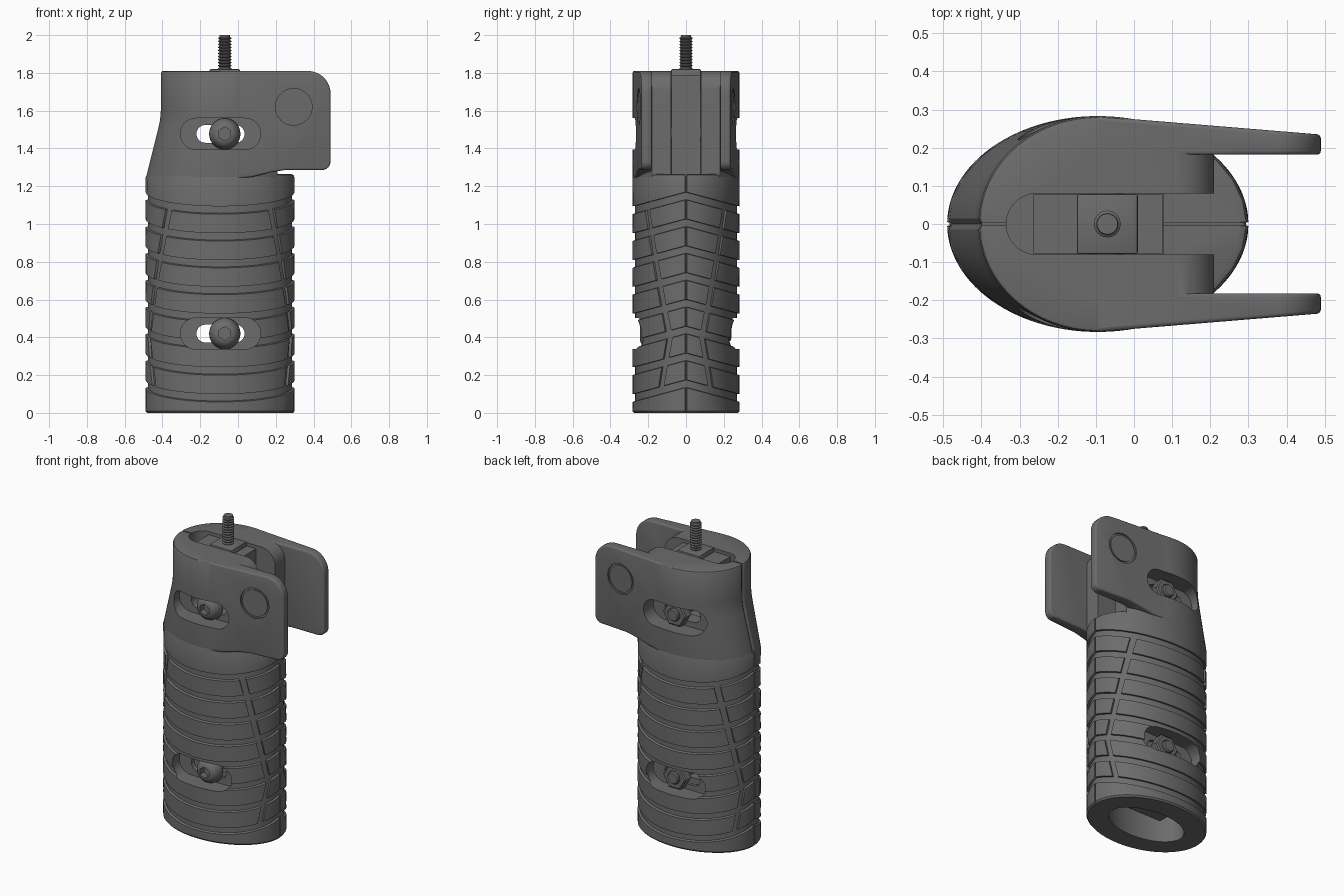
import bpy, bmesh
from math import sin, cos, pi, radians

if "Cube" in bpy.data.objects:
    bpy.data.objects.remove(bpy.data.objects["Cube"])

CX, A, B = -0.095, 0.395, 0.283     # grip oval: centre x, half length, half width
BOLT_X, SLOT_Z = -0.07, (0.42, 1.477)
FLOOR = 0.165                       # depth of the bolt recess, measured from y = 0

dark = bpy.data.materials.new("dark_grey")
dark.diffuse_color = (0.15, 0.15, 0.15, 1)
dark.use_nodes = True
dark.node_tree.nodes["Principled BSDF"].inputs["Base Color"].default_value = dark.diffuse_color


def loft(name, rings):
    """Skin a list of equal-length closed rings and cap both ends."""
    bm = bmesh.new()
    vs = [[bm.verts.new(p) for p in r] for r in rings]
    n = len(vs[0])
    for lo, hi in zip(vs, vs[1:]):
        for j in range(n):
            k = (j + 1) % n
            bm.faces.new((lo[j], lo[k], hi[k], hi[j]))
    bm.faces.new(vs[0][::-1])
    bm.faces.new(vs[-1])
    bmesh.ops.recalc_face_normals(bm, faces=bm.faces)
    me = bpy.data.meshes.new(name)
    bm.to_mesh(me)
    bm.free()
    me.materials.append(dark)
    ob = bpy.data.objects.new(name, me)
    bpy.context.collection.objects.link(ob)
    return ob


def prism_y(name, pts, y0, y1):
    return loft(name, [[(x, y, z) for x, z in pts] for y in (y0, y1)])


def prism_z(name, pts, z0, z1):
    return loft(name, [[(x, y, z) for x, y in pts] for z in (z0, z1)])


def rect(x0, x1, y):
    return [(x0, -y), (x1, -y), (x1, y), (x0, y)]


def arc(cx, cy, r, a0, a1, n=8):
    return [(cx + r * cos(radians(a0 + (a1 - a0) * i / n)),
             cy + r * sin(radians(a0 + (a1 - a0) * i / n))) for i in range(n + 1)]


def stadium(x0, x1, c, r):
    return arc(x1 - r, c, r, -90, 90, 14) + arc(x0 + r, c, r, 90, 270, 14)


def circle(cx, cy, r, n=32, off=0):
    return arc(cx, cy, r, off, off + 360 * (n - 1) / n, n - 1)


def apply_mod(ob, kind, **kw):
    m = ob.modifiers.new(kind, kind)
    for k, v in kw.items():
        setattr(m, k, v)
    bpy.context.view_layer.objects.active = ob
    bpy.ops.object.modifier_apply(modifier=m.name)


def boolean(ob, other, op='DIFFERENCE'):
    other.hide_render = True
    apply_mod(ob, 'BOOLEAN', operation=op, solver='EXACT', object=other)
    bpy.data.objects.remove(other)


def smooth(ob, angle=32):
    bpy.ops.object.select_all(action='DESELECT')
    ob.select_set(True)
    bpy.context.view_layer.objects.active = ob
    bpy.ops.object.shade_smooth_by_angle(angle=radians(angle))


def cut_slots(ob, z, recess=True):
    """Bolt slot: wide recess on both sides and a narrow slot right through."""
    if recess:
        for s in (-1, 1):
            boolean(ob, prism_y("recess_cutter", stadium(-0.305, 0.12, z, 0.083), s * FLOOR, s * 0.4))
    boolean(ob, prism_y("slot_cutter", stadium(-0.22, 0.035, z, 0.047), -0.5, 0.5))


# --- lower grip: oval tube with chevron grooves -------------------------------
def columns(g):
    """(angle, kind) round the oval; kind 1 = vertical groove, 2 = seam."""
    q = [(0, 2), (0.8, 2), (1.0, 0)]
    q += [(1 + (g - 4.2) * i / 4, 0) for i in range(1, 5)]
    q += [(g - 3, 1), (g + 3, 1), (g + 3.2, 0)]
    q += [(g + 3.2 + (86.8 - g) * i / 14, 0) for i in range(1, 15)]
    half = q + [(180 - a, k) for a, k in q[-2::-1]]
    return half + [(360 - a, k) for a, k in half[-2:0:-1]]


def grip_ring(s, chevron, groove, textured, inset=0.0):
    ring = []
    for a, kind in columns(18 + 40 * abs(s - 0.42)):
        d = inset
        if groove or (textured and kind == 1):
            d += 0.013
        elif kind == 2:
            d += 0.006
        x = CX + (A - d) * cos(radians(a))
        y = (B - d) * sin(radians(a))
        ring.append((x, y, s - (0.27 * abs(y) if chevron else 0)))
    return ring


rings = [grip_ring(0, 0, 0, 0, 0.008), grip_ring(0.01, 0, 0, 0)]
for i in range(8):
    c = 0.155 + 0.142 * i
    for off, deep in ((-0.021, 0), (-0.019, 1), (0.019, 1), (0.021, 0)):
        edge = (i == 0 and off == -0.021) or (i == 7 and off == 0.021)
        rings.append(grip_ring(c + off, 1, deep, not edge))
rings += [grip_ring(1.245, 0, 0, 0), grip_ring(1.259, 0, 0, 0, 0.006), grip_ring(1.265, 0, 0, 0, 0.02)]
grip = loft("lower_grip", rings)
oval = [(CX + 0.26 * cos(t * pi / 32), 0.15 * sin(t * pi / 32)) for t in range(64)]
pocket = arc(-0.255, 0, 0.08, 90, 270, 14)
boolean(grip, prism_z("cavity_cutter", oval, -0.1, 1.1))
boolean(grip, prism_z("pocket_cutter", pocket + [(0.076, -0.08), (0.076, 0.08)], 1.15, 1.4))
boolean(grip, prism_z("seam_cutter", rect(0.07, 0.4, 0.004), 1.258, 1.4))
cut_slots(grip, SLOT_Z[0])
smooth(grip)


# --- upper head: tapered core, rounded at the open end, plus two wings --------
def head_ring(z, left, inset=0.0):
    ring = []
    for i in range(128):
        c, s = cos(2 * pi * i / 128), sin(2 * pi * i / 128)
        a = (A if c > 0 else left) - inset - (0.008 if i == 64 else 0)   # seam notch at the back
        ring.append((min(CX + a * c, 0.21), (B - inset) * s, z))
    return ring


head = loft("upper_head", [head_ring(*r) for r in (
    (1.235, 0.394, 0.003), (1.26, 0.39, 0.001), (1.50, 0.329), (1.55, 0.318), (1.60, 0.314),
    (1.80, 0.313), (1.807, 0.313, 0.004), (1.81, 0.313, 0.012))])
boolean(head, prism_y("end_round_cutter",
                      arc(0.11, 1.71, 0.1, 90, 0, 10) + [(0.4, 1.71), (0.4, 1.9), (0.11, 1.9)], -0.4, 0.4))


def wing_y(x):
    return B - (x + 0.1) * 0.048 / 0.585


def on_wing(name, pts, s, d0, d1):
    """Prism that follows the outer wing face between two depths."""
    return loft(name, [[(x, s * (wing_y(x) + d), z) for x, z in pts] for d in (d0, d1)])


profile = ([(-0.1, 1.81), (-0.1, 1.24), (0.0, 1.24), (0.08, 1.25), (0.18, 1.275), (0.25, 1.286)]
           + arc(0.445, 1.331, 0.045, -90, 0) + arc(0.37, 1.69, 0.12, 0, 90, 10))
for s in (-1, 1):
    wing = loft("wing", [[(x, s * 0.182, z) for x, z in profile],
                         [(x, s * wing_y(x), z) for x, z in profile]])
    apply_mod(wing, 'BEVEL', width=0.01, segments=3, limit_method='ANGLE', angle_limit=radians(50))
    boolean(head, wing, 'UNION')
    # plain round dimple with a flat button in it, outside of the wing
    boolean(head, on_wing("dimple_cutter", circle(0.295, 1.62, 0.097, 40), s, -0.01, 0.05))
    side = "front" if s < 0 else "back"
    smooth(on_wing(side + "_button", circle(0.295, 1.62, 0.085, 40), s, -0.012, -0.003))
boolean(head, prism_z("channel_cutter", pocket + [(0.5, -0.08), (0.5, 0.08)], 1.0, 2.0))
boolean(head, prism_z("seam_cutter", rect(-0.6, -0.32, 0.004), 1.802, 1.9))
cut_slots(head, SLOT_Z[1])
smooth(head)

# --- inner bracket and mounting block -----------------------------------------
bar = prism_y("inner_bracket", [(-0.265, 0.12), (0.075, 0.12), (0.075, 1.79), (-0.265, 1.79)], -0.078, 0.078)
for z in SLOT_Z:
    cut_slots(bar, z, recess=False)
smooth(bar)
block = prism_z("mount_block", rect(-0.15, 0.01, 0.079), 1.7, 1.82)
apply_mod(block, 'BEVEL', width=0.006, segments=2)
smooth(block)

# --- threaded stud ------------------------------------------------------------
steps, pitch = [(0.027, 1.75)], 0.016
z = 1.815
while z < 1.985:
    steps += [(0.028, z), (0.035, z + pitch * 0.4), (0.035, z + pitch * 0.6), (0.028, z + pitch * 0.95)]
    z += pitch
steps += [(0.027, 2.0)]
smooth(loft("threaded_stud", [[(x, y, h) for x, y in circle(BOLT_X, 0, r)] for r, h in steps]))


# --- cross bolts: button head in front, hex nut behind ------------------------
def turned_y(name, z, prof, n=32):
    return loft(name, [[(x, FLOOR * (1 if y > 0 else -1) + y, h) for x, h in circle(BOLT_X, z, r, n)]
                       for r, y in prof])


for label, z in zip(("lower", "upper"), SLOT_Z):
    bolt = turned_y(label + "_bolt", z, [
        (0.04, -0.078), (0.056, -0.071), (0.07, -0.056), (0.079, -0.034), (0.083, -0.012), (0.08, -0.001),
        (0.04, -0.0005), (0.04, 0.066), (0.034, 0.074)])
    boolean(bolt, prism_y("socket_cutter", circle(BOLT_X, z, 0.036, 6, 30), -0.3, -FLOOR - 0.04))
    smooth(bolt)
    nut = turned_y(label + "_nut", z, ((0.083, 0.001), (0.083, 0.05), (0.074, 0.057)), 6)
    boolean(nut, prism_y("nut_hole_cutter", circle(BOLT_X, z, 0.042), 0.1, 0.3))
    smooth(nut, 20)
